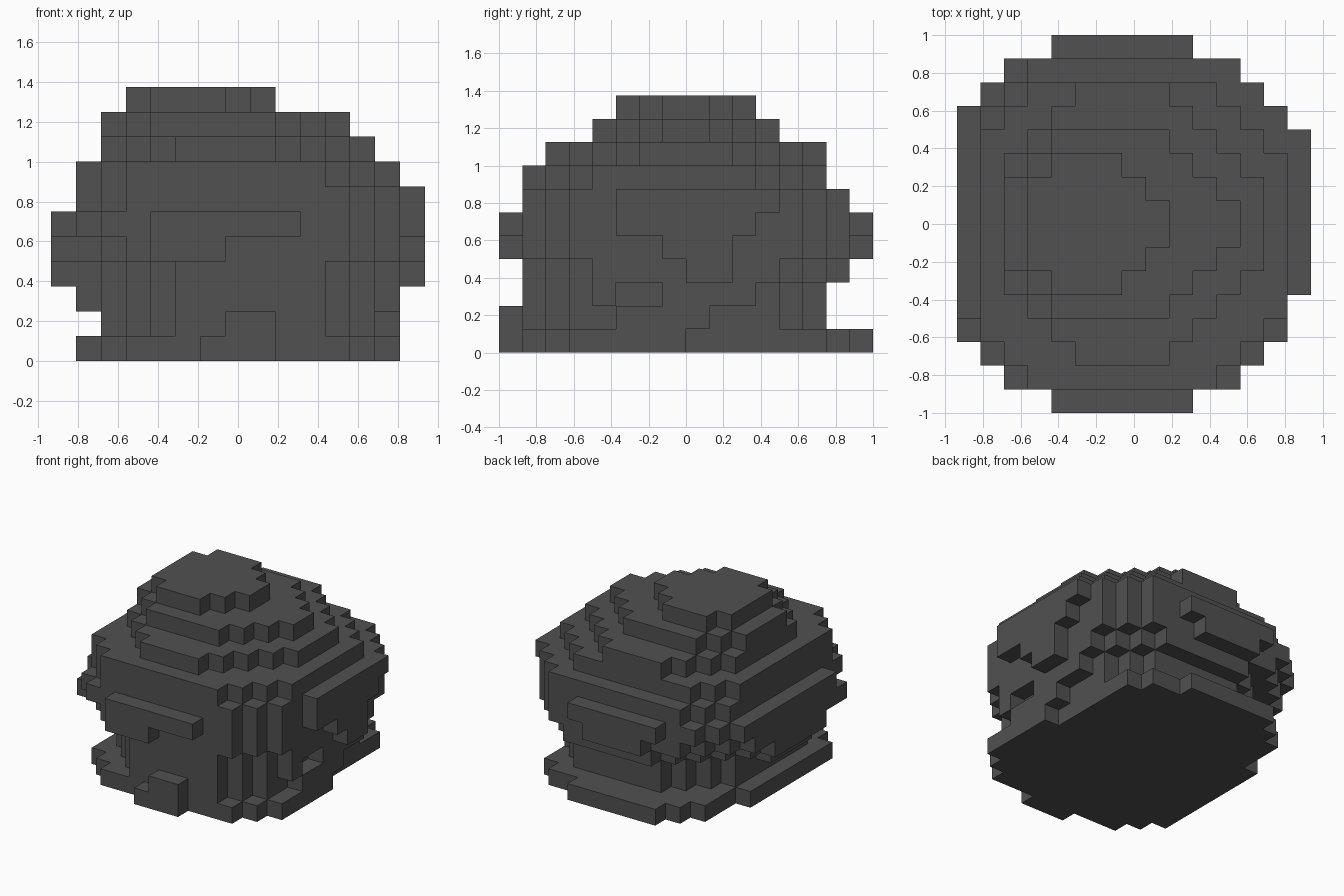
import bpy
import bmesh
from mathutils import Vector

cube = bpy.data.objects.get("Cube")
if cube:
    bpy.data.objects.remove(cube, do_unlink=True)

UNIT = 0.125                             # edge of one block
ORIGIN = Vector((-0.9375, -1.0, 0.0))    # corner of the block grid

stone = bpy.data.materials.new("dark grey stone")
stone.use_nodes = True
GREY = (0.082, 0.082, 0.082, 1.0)
stone.diffuse_color = GREY
bsdf = stone.node_tree.nodes["Principled BSDF"]
bsdf.inputs["Base Color"].default_value = GREY
bsdf.inputs["Roughness"].default_value = 0.9


def tier(level, x0, x1, y0, y1, cut_right, cut_left):
    """One layer of blocks with its corners cut in steps on each side."""
    cells = set()
    for i in range(x0, x1):
        for j in range(y0, y1):
            depth = min(j - y0, y1 - 1 - j)
            if i - x0 + depth >= cut_right and x1 - 1 - i + depth >= cut_left:
                cells.add((i, j, level))
    return cells


def ridge(body, side, level, start, end):
    """A row of blocks standing one block out from a side of the body."""
    axis = 0 if side in ("left", "right") else 1
    values = [c[axis] for c in body if c[2] == level]
    out = max(values) + 1 if side in ("left", "back") else min(values) - 1
    if axis == 0:
        return {(out, n, level) for n in range(start, end)}
    return {(n, out, level) for n in range(start, end)}


def build_part(name, cells, filled):
    """Mesh of every block side that touches air."""
    bm = bmesh.new()
    verts = {}
    for cell in sorted(cells):
        for axis in range(3):
            for side in (0, 1):
                neighbour = list(cell)
                neighbour[axis] += 2 * side - 1
                if tuple(neighbour) in filled:
                    continue
                quad = []
                for du, dv in ((0, 0), (1, 0), (1, 1), (0, 1)):
                    p = list(cell)
                    p[axis] += side
                    p[(axis + 1) % 3] += du
                    p[(axis + 2) % 3] += dv
                    p = tuple(p)
                    if p not in verts:
                        verts[p] = bm.verts.new(ORIGIN + Vector(p) * UNIT)
                    quad.append(verts[p])
                bm.faces.new(quad if side else quad[::-1])
    mesh = bpy.data.meshes.new(name)
    bm.to_mesh(mesh)
    bm.free()
    mesh.materials.append(stone)
    bpy.context.collection.objects.link(bpy.data.objects.new(name, mesh))


# Stepped tiers of the boulder, from the ground up
parts = {
    "base_slab": tier(0, 2, 13, 1, 15, 1, 1),
    "waist": tier(1, 2, 13, 1, 14, 3, 2) | tier(2, 2, 13, 1, 14, 3, 2),
    "lower_body": tier(3, 1, 14, 1, 15, 4, 3),
    "body": (tier(4, 1, 14, 1, 15, 2, 2) | tier(5, 1, 14, 1, 15, 1, 2)
             | tier(6, 1, 14, 1, 15, 2, 2)),
    "shoulder": tier(7, 1, 14, 1, 14, 2, 3),
    "upper_shoulder": tier(8, 2, 13, 2, 14, 3, 4),
    "crown": tier(9, 2, 12, 4, 12, 2, 3),
    "cap": tier(10, 3, 9, 5, 11, 1, 2),
}
body_cells = set().union(*parts.values())

# Ridges on each side: level, first block, end block
RIDGES = {
    "front": [(0, 6, 9), (1, 7, 9), (4, 4, 7), (5, 4, 10)],
    "back": [(0, 4, 10), (4, 5, 9), (5, 4, 10)],
    "right": [(0, 3, 11), (2, 5, 9), (3, 5, 10), (4, 3, 12), (5, 4, 13)],
    "left": [(0, 3, 8), (1, 5, 9), (2, 4, 5), (2, 7, 11), (3, 8, 10),
             (4, 7, 10), (5, 5, 11), (6, 5, 12)],
}
for side, rows in RIDGES.items():
    parts[side + "_ridges"] = set().union(
        *(ridge(body_cells, side, *row) for row in rows))

# Mesh the parts, leaving out the hidden sides between them
all_cells = set().union(*parts.values())
for part_name, cells in parts.items():
    build_part(part_name, cells, all_cells)
